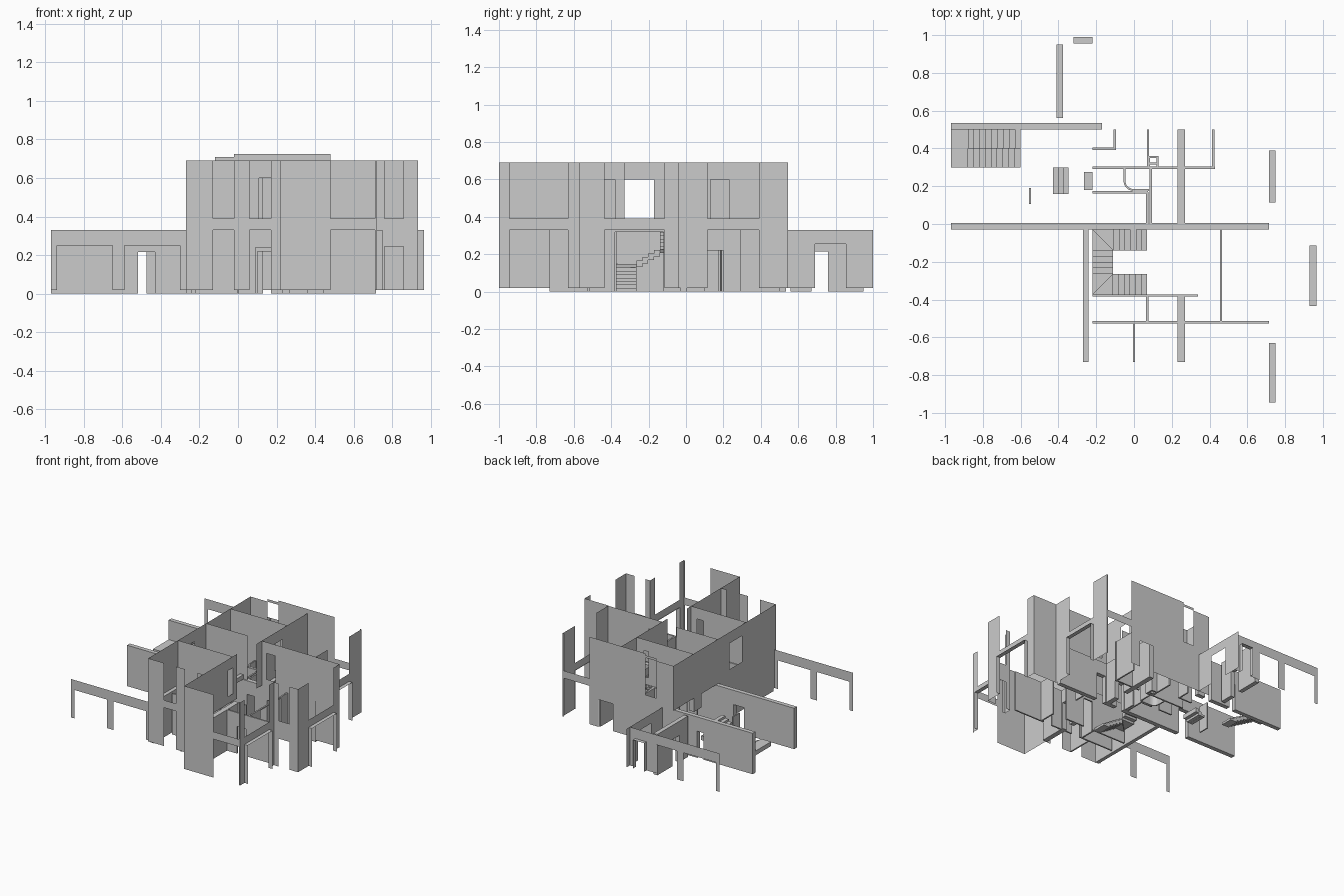
import bpy, bmesh, math
from mathutils import Vector

if "Cube" in bpy.data.objects:
    bpy.data.objects.remove(bpy.data.objects["Cube"])


def finish(name, bm):
    bmesh.ops.remove_doubles(bm, verts=bm.verts, dist=1e-5)
    me = bpy.data.meshes.new(name)
    bm.to_mesh(me)
    bm.free()
    ob = bpy.data.objects.new(name, me)
    bpy.context.collection.objects.link(ob)
    return ob


def wall(name, axis, a0, a1, b0, b1, z0=0.0, z1=0.33, holes=()):
    """Wall along an axis from a0 to a1, thickness b0..b1, with rectangular
    holes (a0, a1, z0, z1). Equal b0, b1 gives a single sheet."""
    us = sorted({a0, a1} | {min(max(h[i], a0), a1) for h in holes for i in (0, 1)})
    zs = sorted({z0, z1} | {min(max(h[i], z0), z1) for h in holes for i in (2, 3)})

    def solid(i, j):
        if not (0 <= i < len(us) - 1 and 0 <= j < len(zs) - 1):
            return False
        u, z = (us[i] + us[i + 1]) / 2, (zs[j] + zs[j + 1]) / 2
        return not any(h[0] < u < h[1] and h[2] < z < h[3] for h in holes)

    bm = bmesh.new()

    def quad(*pts):
        bm.faces.new([bm.verts.new((u, b, z) if axis == 'x' else (b, u, z)) for u, b, z in pts])

    for i in range(len(us) - 1):
        for j in range(len(zs) - 1):
            if not solid(i, j):
                continue
            u, v, p, q = us[i], us[i + 1], zs[j], zs[j + 1]
            quad((u, b0, p), (v, b0, p), (v, b0, q), (u, b0, q))
            if b0 == b1:
                continue
            quad((u, b1, p), (u, b1, q), (v, b1, q), (v, b1, p))
            if not solid(i - 1, j):
                quad((u, b0, p), (u, b0, q), (u, b1, q), (u, b1, p))
            if not solid(i + 1, j):
                quad((v, b0, p), (v, b1, p), (v, b1, q), (v, b0, q))
            if not solid(i, j - 1):
                quad((u, b0, p), (u, b1, p), (v, b1, p), (v, b0, p))
            if not solid(i, j + 1):
                quad((u, b0, q), (v, b0, q), (v, b1, q), (u, b1, q))
    if b0 != b1:
        bmesh.ops.remove_doubles(bm, verts=bm.verts, dist=1e-5)
        bmesh.ops.recalc_face_normals(bm, faces=bm.faces)
    return finish(name, bm)


def reveal(name, axis, a0, a1, b0, b1, z0, z1):
    """Open lining of an opening: two jambs and a head."""
    bm = bmesh.new()
    path = [(a0, z0), (a0, z1), (a1, z1), (a1, z0)]
    for (u, p), (v, q) in zip(path, path[1:]):
        pts = ((u, b0, p), (v, b0, q), (v, b1, q), (u, b1, p))
        bm.faces.new([bm.verts.new((a, b, z) if axis == 'x' else (b, a, z)) for a, b, z in pts])
    finish(name, bm)


def prism(bm, pts, z0, z1):
    lo = [bm.verts.new((x, y, z0)) for x, y in pts]
    hi = [bm.verts.new((x, y, z1)) for x, y in pts]
    n = len(pts)
    bm.faces.new(lo[::-1])
    bm.faces.new(hi)
    for i in range(n):
        k = (i + 1) % n
        bm.faces.new((lo[i], lo[k], hi[k], hi[i]))


def rect(x0, x1, y0, y1):
    return [(x0, y0), (x1, y0), (x1, y1), (x0, y1)]


def stair(name, treads, rise, thick=0.035):
    bm = bmesh.new()
    for i, t in enumerate(treads):
        top = (i + 1) * rise
        prism(bm, t, max(0.0, top - thick), top)
    bmesh.ops.recalc_face_normals(bm, faces=bm.faces)
    me = bpy.data.meshes.new(name)
    bm.to_mesh(me)
    bm.free()
    bpy.context.collection.objects.link(bpy.data.objects.new(name, me))


G, M, F, T = 0.02, 0.33, 0.39, 0.69   # ground sill, floor, upper sill, wall top
R = 0.72                              # right facade plane


def bays(*spans):
    """Full-height openings on both floors."""
    return [h for a, b in spans for h in ((a, b, G, M), (a, b, F, 0.8))]


# Right facade with projecting bay, linings at ground-floor openings
for n, a0, a1, x, h in (("right_facade_south", -1, -0.57, R, (-0.945, -0.63)),
                        ("right_facade_north", -0.04, 0.545, R, (0.115, 0.39)),
                        ("bay_front", -0.57, -0.04, 0.935, (-0.435, -0.115))):
    wall(n, 'y', a0, a1, x, x, G, T, bays(h))
    reveal(n + "_lining", 'y', h[0], h[1], x - 0.005, x + 0.03, G, M)
wall("bay_return_south", 'x', R, 0.935, -0.57, -0.57, G, T,
     [(0.76, 0.86, G, 0.245), (0.76, 0.86, F, 0.8)])
wall("bay_return_north", 'x', R, 0.935, -0.04, -0.04, G, T)

# Front and rear facades, single sheets
wall("front_facade_right", 'x', 0.22, R, -1, -1, G, T, bays((0.48, 0.71)))
wall("front_facade_return", 'y', -1, -0.73, 0.22, 0.22, G, T)
wall("front_facade_left", 'x', -0.27, 0.22, -0.76, -0.76, G, T, bays((-0.13, -0.02), (0.06, 0.17)))
wall("rear_facade", 'x', -0.27, R, 0.545, 0.545, G, T,
     bays((0.48, 0.71)) + [(-0.12, -0.02, F, 0.8), (0.27, 0.4, G, 0.24)])
wall("rear_parapet", 'x', -0.02, 0.48, 0.545, 0.545, T, 0.725)
wall("rear_parapet_low", 'x', -0.12, -0.02, 0.545, 0.545, T, 0.71)

# Left facade: full upper storey, short return at ground
wall("left_facade_upper", 'y', -0.76, 0.545, -0.27, -0.27, M, T, [(-0.33, -0.17, F, 0.6)])
wall("left_facade_lower", 'y', -0.76, -0.73, -0.27, -0.27, G, M)

# Low wing: front and rear portal frames and its right wall
portal = [(-0.94, -0.65, 0, 0.25), (-0.59, -0.30, 0, 0.25)]
wall("wing_front_portal", 'x', -0.97, -0.27, -0.745, -0.745, G, M, portal)
wall("wing_rear_portal", 'x', -0.97, -0.41, 0.96, 0.96, G, M, [portal[0], (-0.59, -0.41, 0, 0.25)])
wall("wing_rear_corner", 'x', -0.41, -0.17, 0.96, 0.96, G, M, [(-0.32, -0.22, G, 0.25)])
reveal("wing_rear_corner_lining", 'x', -0.32, -0.22, 0.955, 0.99, G, 0.25)
wall("wing_right_wall", 'y', 0.535, 1, -0.17, -0.17, G, M, [(0.69, 0.855, G, 0.255)])

# Thick ground-floor bearing walls
door = [(-0.52, -0.43, 0, 0.215)]
wall("spine_wall", 'x', -0.97, 0.715, -0.03, 0.005, 0, M,
     door + [(0.1, 0.17, 0, 0.22), (0.28, 0.36, 0, 0.22)])
wall("wing_cross_wall", 'x', -0.97, -0.17, 0.5, 0.535, 0, M,
     [(-0.53, -0.475, 0, 0.215), (-0.3, -0.24, 0, 0.22)])
wall("wing_rear_wall", 'y', 0.56, 0.95, -0.41, -0.375, 0, M, [(0.67, 0.76, 0, 0.215)])
wall("left_wall", 'y', -0.73, -0.03, -0.27, -0.24, 0, M)
wall("entry_lintel", 'y', 0.18, 0.275, -0.265, -0.22, 0.215, M)
wall("cross_wall_rear", 'y', 0.005, 0.5, 0.23, 0.27, 0, M, [(0.1, 0.2, 0, 0.22)])
wall("cross_wall_front", 'y', -0.73, -0.38, 0.23, 0.27, 0, M, [(-0.5, -0.42, 0, 0.22)])

# Thin ground-floor partitions
t = 0.012
for i, (ax, a0, a1, b, hl) in enumerate([
    ('x', -0.22, 0.43, 0.292, [(0.13, 0.2, 0, 0.22)]),
    ('x', -0.22, 0.075, 0.162, [(-0.1, -0.03, 0, 0.22)]),
    ('x', -0.22, -0.10, 0.393, []),
    ('y', 0.393, 0.5, -0.108, []),
    ('y', 0.29, 0.5, 0.068, []),
    ('y', 0.29, 0.5, 0.414, []),
    ('y', 0.005, 0.17, 0.064, []),
    ('y', 0.005, 0.3, 0.083, [(0.1, 0.19, 0, 0.22)]),
    ('x', -0.22, 0.34, -0.384, [(0.09, 0.17, 0, 0.24)]),
    ('x', -0.22, 0.715, -0.526, [(0.09, 0.17, 0, 0.24), (0.36, 0.44, 0, 0.22)]),
    ('y', -0.52, -0.38, 0.064, []),
    ('y', -0.73, -0.526, -0.006, []),
    ('y', -0.52, -0.03, 0.455, [(-0.38, -0.12, 0, M - 0.01)]),
]):
    wall("partition_%02d" % (i + 1), ax, a0, a1, b, b + t, 0, M, hl)

# Upper-floor partitions: open-topped sheets
for i, (ax, a0, a1, b, hl) in enumerate([
    ('x', 0.237, R, -0.035, [(0.28, 0.36, F, 0.6)]),
    ('y', -0.10, 0.545, 0.237, [(0.13, 0.23, F, 0.6)]),
    ('y', -0.73, -0.33, 0.22, [(-0.44, -0.38, F, 0.6)]),
    ('x', -0.27, 0.22, -0.38, [(0.11, 0.17, F, 0.6)]),
    ('x', -0.27, 0.1, -0.02, []),
    ('x', -0.27, 0.237, 0.29, [(0.13, 0.17, F, 0.6)]),
]):
    wall("upper_partition_%02d" % (i + 1), ax, a0, a1, b, b, M, T, hl)

# Curved partition
c = Vector((0.0, 0.225))
arc = [k * math.pi / 12 for k in range(7)]


def offset_path(r, s, end):
    return [(-r, 0.30)] + [(c.x - r * math.cos(a), c.y - s * math.sin(a)) for a in arc] + [(0.085, end)]


bm = bmesh.new()
prism(bm, offset_path(0.055, 0.05, 0.175) + offset_path(0.045, 0.04, 0.185)[::-1], 0, M)
finish("curved_partition", bm)

# Flue
for n, ax, a0, a1, b in (("left", 'y', 0.29, 0.36, 0.075), ("right", 'y', 0.29, 0.36, 0.12),
                         ("rear", 'x', 0.075, 0.13, 0.35), ("mid", 'x', 0.075, 0.13, 0.315)):
    wall("flue_" + n, ax, a0, a1, b, b + 0.01, 0, M)

# U-shaped stair with winders
X0, XI, X1 = -0.22, -0.11, 0.07
YA, YB, YC, YD = -0.375, -0.265, -0.14, -0.03
n = 6
w, d = (X1 - XI) / n, (YC - YB) / 4
treads = [rect(X1 - (i + 1) * w, X1 - i * w, YA, YB) for i in range(n)]
treads += [[(XI, YB), (X0, YA), (XI, YA)], [(XI, YB), (X0, YB), (X0, YA)]]
treads += [rect(X0, XI, YB + i * d, YB + (i + 1) * d) for i in range(4)]
treads += [[(XI, YC), (X0, YD), (X0, YC)], [(XI, YC), (XI, YD), (X0, YD)]]
treads += [rect(XI + i * w, XI + (i + 1) * w, YC, YD) for i in range(n)]
stair("main_stair", treads, 0.0185)

# Wing stair: two flights and a landing
n, w = 9, 0.28 / 9
treads = [rect(-0.60 - (i + 1) * w, -0.60 - i * w, 0.30, 0.40) for i in range(n)]
treads += [rect(-0.97, -0.88, 0.30, 0.50)]
treads += [rect(-0.88 + i * w, -0.88 + (i + 1) * w, 0.40, 0.50) for i in range(n)]
stair("wing_stair", treads, 0.0173)

# Entry steps and low upstand
stair("entry_steps", [rect(-0.43 + i * 0.028, -0.402 + i * 0.028, 0.16, 0.30) for i in range(3)], 0.018)
wall("low_upstand", 'y', 0.105, 0.19, -0.555, -0.545, 0, 0.22)
